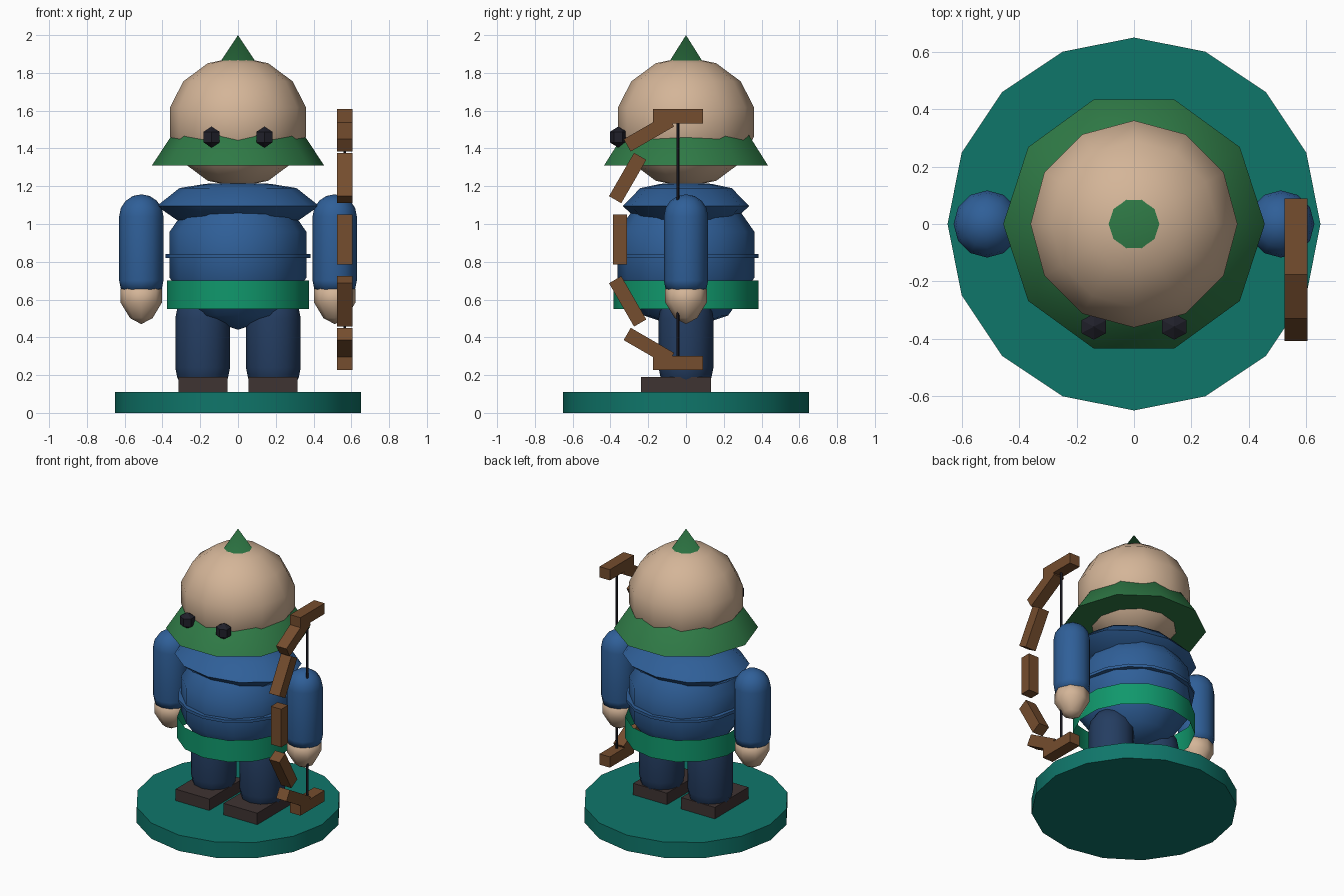
import bpy, bmesh
from math import radians, sin, cos, pi

if "Cube" in bpy.data.objects:
    bpy.data.objects.remove(bpy.data.objects["Cube"], do_unlink=True)


def material(name, *rgb):
    lin = [(c / 255 / 12.92) if c < 11 else ((c / 255 + 0.055) / 1.055) ** 2.4 for c in rgb]
    m = bpy.data.materials.new(name)
    m.use_nodes = True
    m.diffuse_color = (*lin, 1)
    bsdf = next(n for n in m.node_tree.nodes if n.type == "BSDF_PRINCIPLED")
    bsdf.inputs["Base Color"].default_value = (*lin, 1)
    return m


skin = material("skin", 212, 181, 152)
blue = material("tunic blue", 47, 95, 152)
green = material("hat green", 47, 122, 70)
belt_green = material("belt green", 16, 152, 108)
teal = material("base teal", 15, 118, 106)
navy = material("trouser navy", 36, 61, 97)
wood = material("bow brown", 117, 77, 46)
leather = material("shoe brown", 62, 51, 50)
black = material("near black", 32, 32, 42)


def finish(name, mat, smooth=60):
    """Name, colour and shade the object that was just added."""
    ob = bpy.context.object
    ob.name = ob.data.name = name
    ob.data.materials.append(mat)
    if smooth:
        bpy.ops.object.shade_smooth_by_angle(angle=radians(smooth))
    return ob


def ball(name, mat, loc, scale, segments, rings, smooth=60):
    bpy.ops.mesh.primitive_uv_sphere_add(segments=segments, ring_count=rings, radius=1, location=loc)
    bpy.context.object.scale = scale
    bpy.ops.object.transform_apply(location=False, rotation=False, scale=True)
    return finish(name, mat, smooth)


def rod(name, mat, x, y, z0, z1, r, sides, fill="NGON"):
    bpy.ops.mesh.primitive_cylinder_add(vertices=sides, radius=r, depth=z1 - z0,
                                        location=(x, y, (z0 + z1) / 2), end_fill_type=fill)
    return finish(name, mat, 40)


def box(name, mat, loc, size, tilt=0):
    bpy.ops.mesh.primitive_cube_add(size=1, location=loc, rotation=(tilt, 0, 0))
    bpy.context.object.scale = size
    return finish(name, mat, 0)


def lathe(name, mat, profile, sides, x=0, y_scale=1.0):
    """Revolve (radius, height) points about the vertical axis."""
    bm = bmesh.new()
    vs = [bm.verts.new((r, 0, z)) for r, z in profile]
    es = [bm.edges.new(p) for p in zip(vs, vs[1:])]
    bmesh.ops.spin(bm, geom=vs + es, cent=(0, 0, 0), axis=(0, 0, 1), angle=2 * pi, steps=sides)
    bmesh.ops.remove_doubles(bm, verts=bm.verts, dist=0.0005)
    bmesh.ops.recalc_face_normals(bm, faces=bm.faces)
    bmesh.ops.scale(bm, vec=(1, y_scale, 1), verts=bm.verts)
    me = bpy.data.meshes.new(name)
    bm.to_mesh(me)
    bm.free()
    ob = bpy.data.objects.new(name, me)
    bpy.context.collection.objects.link(ob)
    bpy.ops.object.select_all(action="DESELECT")
    ob.location.x = x
    ob.select_set(True)
    bpy.context.view_layer.objects.active = ob
    return finish(name, mat, 85)


def capsule(r, z0, z1, steps=4):
    """Profile of a round-ended post whose straight part runs z0 to z1."""
    arc = [i * pi / 2 / steps for i in range(steps + 1)]
    low = [(r * sin(a), z0 - r * cos(a)) for a in arc]
    high = [(r * cos(a), z1 + r * sin(a)) for a in arc]
    return low + high


# Stand
rod("base", teal, 0, 0, 0, 0.11, 0.65, 16)

# Trunk, waist seam, belt and shoulder cowl
ball("torso", blue, (0, 0, 0.837), (0.38, 0.38, 0.397), 12, 5)
rod("waist_seam", blue, 0, 0, 0.82, 0.84, 0.383, 16)
rod("belt", belt_green, 0, 0, 0.55, 0.70, 0.385, 14, "NOTHING")
lathe("cowl", blue, [(0, 0.99), (0.30, 1.005), (0.43, 1.095), (0.31, 1.19), (0.17, 1.213), (0, 1.215)],
      12, y_scale=0.78)

# Head and the pointed hat that the head pushes through
ball("head", skin, (0, 0, 1.54), (0.37, 0.37, 0.345), 12, 7)
bpy.ops.mesh.primitive_cone_add(vertices=10, radius1=0.456, depth=0.69,
                                location=(0, 0, 1.655), rotation=(0, 0, radians(18)))
finish("hat", green, 40)

# Paired parts
for side, s in (("left", 1), ("right", -1)):
    ball(side + "_eye", black, (s * 0.14, -0.358, 1.46), (0.057, 0.052, 0.056), 6, 3, 0)
    lathe(side + "_leg", navy, capsule(0.145, 0.24, 0.50), 12, s * 0.187)
    box(side + "_shoe", leather, (s * 0.185, -0.053, 0.15), (0.26, 0.37, 0.08))
    lathe(side + "_arm", blue, capsule(0.117, 0.70, 1.04), 12, s * 0.512)
    lathe(side + "_hand", skin,
          [(0, 0.47), (0.06, 0.502), (0.11, 0.585), (0.11, 0.655), (0, 0.72)], 8, s * 0.512)

# Sleeve ends are cut short so the hands show
for side in ("left", "right"):
    me = bpy.data.objects[side + "_arm"].data
    for v in me.vertices:
        v.co.z = max(v.co.z, 0.65)

# Bow: seven blocks along a half ellipse, with a straight string
bow_x, bow_y, bow_z = 0.565, -0.043, 0.917
for i in range(7):
    a = radians(30 * i - 90)
    box(f"bow_block_{i + 1}", wood,
        (bow_x, bow_y - 0.307 * cos(a), bow_z + 0.653 * sin(a)),
        (0.08, 0.075, 0.265), -a)
rod("bow_string", black, bow_x, bow_y, 0.28, 1.55, 0.008, 6)
